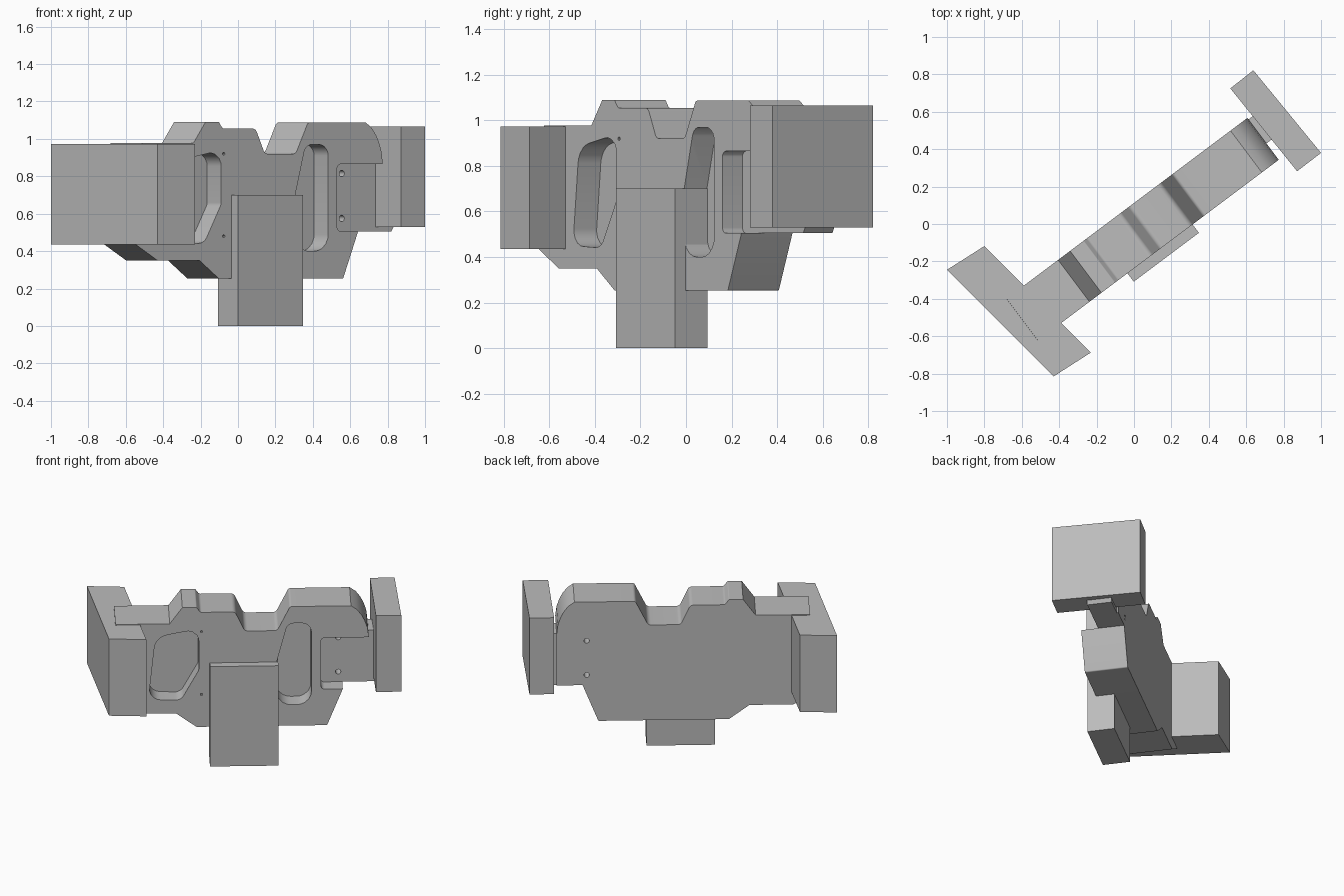
import bpy, bmesh, math
from mathutils import Vector

if "Cube" in bpy.data.objects:
    bpy.data.objects.remove(bpy.data.objects["Cube"])

TURN = math.atan2(0.6, 0.8)  # the whole bar is turned about z

grey = bpy.data.materials.new("plain grey")
grey.diffuse_color = (0.5, 0.5, 0.5, 1)
grey.use_nodes = True
grey.node_tree.nodes["Principled BSDF"].inputs["Base Color"].default_value = grey.diffuse_color


def rounded(points, steps=5):
    """Round the corners of a closed outline given as (a, b, radius)."""
    out = []
    for i, (a, b, r) in enumerate(points):
        p = Vector((a, b))
        if not r:
            out.append(p)
            continue
        d0 = (Vector(points[i - 1][:2]) - p).normalized()
        d1 = (Vector(points[(i + 1) % len(points)][:2]) - p).normalized()
        half = d0.angle(d1) / 2
        cut = r / math.tan(half)
        s, e = p + d0 * cut, p + d1 * cut
        c = p + (d0 + d1).normalized() * (r / math.sin(half))
        for k in range(steps + 1):
            q = s.lerp(e, k / steps) - c
            out.append(c + q.normalized() * r)
    return out


def prism(name, outline, lo, hi, upright=True, turn=TURN):
    """Extrude an outline: along the depth if upright, otherwise along z."""
    bm = bmesh.new()
    place = (lambda p, d: (p[0], d, p[1])) if upright else (lambda p, d: (p[0], p[1], d))
    a = [bm.verts.new(place(p, lo)) for p in outline]
    b = [bm.verts.new(place(p, hi)) for p in outline]
    n = len(a)
    bm.faces.new(a)
    bm.faces.new(b[::-1])
    for i in range(n):
        j = (i + 1) % n
        bm.faces.new((a[j], a[i], b[i], b[j]))
    bmesh.ops.recalc_face_normals(bm, faces=bm.faces)
    me = bpy.data.meshes.new(name)
    bm.to_mesh(me)
    bm.free()
    me.materials.append(grey)
    ob = bpy.data.objects.new(name, me)
    ob.rotation_euler.z = turn
    bpy.context.collection.objects.link(ob)
    return ob


def circle(x, z, r, n=16):
    return [(x + r * math.cos(2 * math.pi * k / n), z + r * math.sin(2 * math.pi * k / n))
            for k in range(n)]


def rect(x0, x1, y0, y1):
    return [(x0, y0), (x1, y0), (x1, y1), (x0, y1)]


# Main body with stepped top, valley and rounded end
body = prism("body", rounded([
    (-0.825, 0.435, 0), (-0.68, 0.35, 0), (-0.40, 0.35, 0), (-0.27, 0.253, 0),
    (0.56, 0.253, 0.01), (0.66, 0.505, 0), (0.825, 0.505, 0), (0.825, 0.865, 0),
    (0.817, 0.93, 0), (0.80, 0.98, 0), (0.78, 1.02, 0), (0.75, 1.06, 0), (0.712, 1.087, 0),
    (0.325, 1.087, 0.02), (0.243, 0.92, 0.03), (0.037, 0.92, 0.03), (-0.025, 1.055, 0.03),
    (-0.245, 1.055, 0.02), (-0.27, 1.09, 0.01), (-0.36, 1.09, 0), (-0.44, 0.978, 0),
    (-0.785, 0.978, 0)]), -0.19, 0.09)

# Pockets in the front face and small drilled holes
cutters = [
    prism("left_slot_cutter", rounded([
        (-0.53, 0.885, 0.1), (-0.255, 0.94, 0.07), (-0.255, 0.65, 0.04),
        (-0.37, 0.44, 0.06), (-0.575, 0.45, 0.07)]), -0.3, -0.065),
    prism("right_slot_cutter", rounded([
        (0.31, 0.97, 0.05), (0.46, 0.97, 0.06), (0.46, 0.40, 0.09),
        (0.24, 0.40, 0.09), (0.24, 0.70, 0.05)]), -0.3, -0.065),
    prism("bracket_pocket_cutter", rounded([
        (0.52, 0.505, 0.025), (1.1, 0.505, 0), (1.1, 0.865, 0), (0.52, 0.865, 0.025)]),
        -0.3, -0.08),
]
for z in (0.575, 0.815):
    cutters.append(prism("bolt_hole_cutter", circle(0.634, z, 0.017), -0.3, 0.3))
for z in (0.48, 0.92):
    cutters.append(prism("pin_hole_cutter", circle(-0.238, z, 0.008, 10), -0.3, -0.12))

bpy.context.view_layer.objects.active = body
for c in cutters:
    m = body.modifiers.new("cut", "BOOLEAN")
    m.operation = "DIFFERENCE"
    m.solver = "EXACT"
    m.object = c
    bpy.ops.object.modifier_apply(modifier=m.name)
for c in cutters:
    bpy.data.objects.remove(c)
body.select_set(True)
bpy.ops.object.shade_smooth_by_angle(angle=math.radians(25))

# Tongue joining the body to the right block
prism("bracket_tongue", [(0.82, 0.505), (0.965, 0.505), (0.98, 0.53), (0.98, 0.865),
                         (0.82, 0.865)], -0.08, 0.08)

# Post in front of the body
prism("front_post", rect(-0.186, 0.249, -0.246, -0.07), 0, 0.7, upright=False)

# End blocks
prism("left_block", [(-1, -0.245), (-0.43, -0.815), (-0.23, -0.687), (-0.80, -0.118)],
      0.435, 0.973, upright=False, turn=0)
prism("right_block", [(0.515, 0.725), (0.872, 0.282), (1, 0.38), (0.638, 0.822)],
      0.53, 1.065, upright=False, turn=0)
